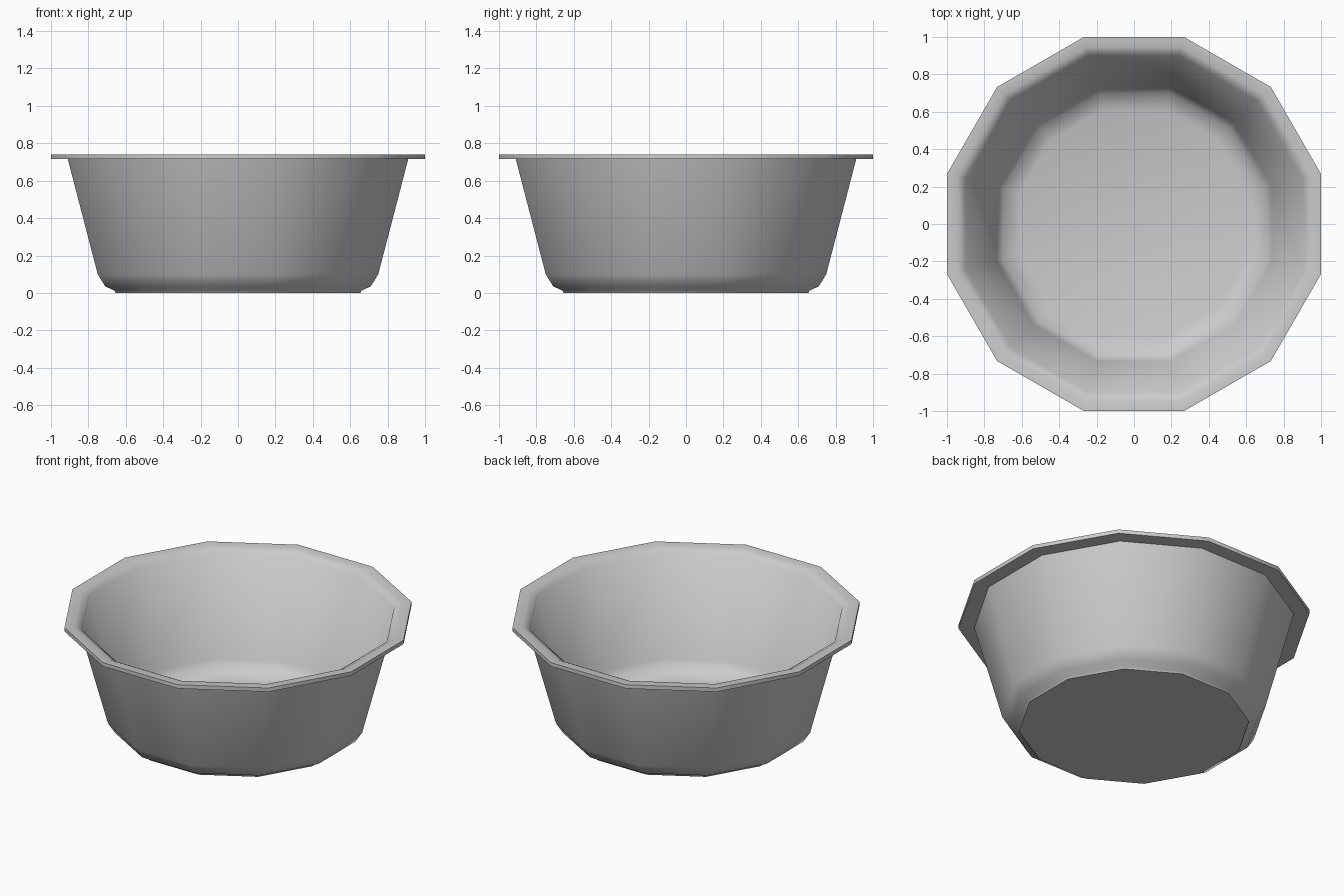
import bpy, bmesh, math

if "Cube" in bpy.data.objects:
    bpy.data.objects.remove(bpy.data.objects["Cube"])

SIDES = 12

def lathe(name, profile):
    """Closed 12-sided turned shell; radii are given to the flat sides."""
    bm = bmesh.new()
    rings = []
    for r, z in profile:
        rc = r / math.cos(math.pi / SIDES)
        rings.append([bm.verts.new((rc * math.cos(2 * math.pi * (i + 0.5) / SIDES),
                                    rc * math.sin(2 * math.pi * (i + 0.5) / SIDES), z))
                      for i in range(SIDES)])
    for a, b in zip(rings, rings[1:]):
        for i in range(SIDES):
            j = (i + 1) % SIDES
            bm.faces.new((a[i], a[j], b[j], b[i]))
    # underside and inner floor
    bm.faces.new(rings[0][::-1])
    bm.faces.new(rings[-1])
    bmesh.ops.recalc_face_normals(bm, faces=bm.faces)
    me = bpy.data.meshes.new(name)
    bm.to_mesh(me)
    bm.free()
    ob = bpy.data.objects.new(name, me)
    bpy.context.collection.objects.link(ob)
    bpy.context.view_layer.objects.active = ob
    ob.select_set(True)
    bpy.ops.object.shade_smooth_by_angle(angle=math.radians(50))
    return ob

# Bowl: underside, rounded heel, flared wall, flat rim, then the inside back down
lathe("bowl", [
    (0.655, 0.0), (0.66, 0.012), (0.71, 0.035), (0.75, 0.10), (0.91, 0.715),
    (1.0, 0.715), (1.0, 0.74), (0.945, 0.74), (0.90, 0.715),
    (0.735, 0.105), (0.70, 0.05), (0.61, 0.022)])
